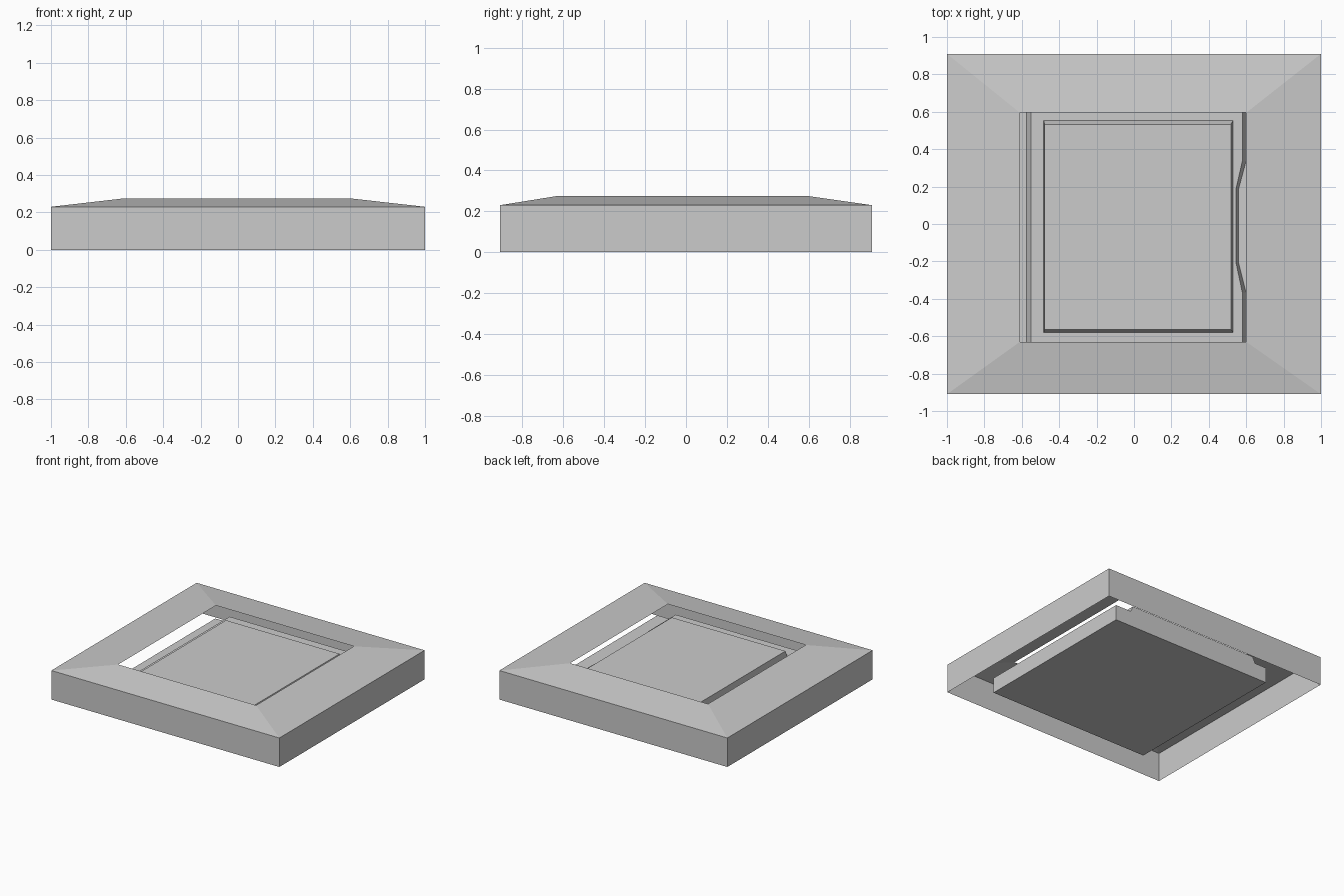
import bpy

if "Cube" in bpy.data.objects:
    bpy.data.objects.remove(bpy.data.objects["Cube"])


def make_mesh(name, verts, faces):
    mesh = bpy.data.meshes.new(name)
    mesh.from_pydata(verts, [], faces)
    mesh.update()
    obj = bpy.data.objects.new(name, mesh)
    bpy.context.collection.objects.link(obj)
    return obj


def rect(x0, x1, y0, y1, z):
    return [(x0, y0, z), (x1, y0, z), (x1, y1, z), (x0, y1, z)]


def loft(name, loops, cap_bottom=False, cap_top=False):
    """Join stacked counter-clockwise loops with quads, optionally closing the ends."""
    n = len(loops[0])
    verts = [v for loop in loops for v in loop]
    faces = [(k * n + i, k * n + (i + 1) % n, (k + 1) * n + (i + 1) % n, (k + 1) * n + i)
             for k in range(len(loops) - 1) for i in range(n)]
    if cap_bottom:
        faces.append(tuple(reversed(range(n))))
    if cap_top:
        faces.append(tuple(range(len(verts) - n, len(verts))))
    return make_mesh(name, verts, faces)


# Outer frame: thin open shell with a sloping rim around the opening
loft("frame", [
    rect(-1, 1, -0.91, 0.91, 0),
    rect(-1, 1, -0.91, 0.91, 0.23),
    rect(-0.61, 0.60, -0.63, 0.595, 0.275),
])

# Base box under the opening
loft("base", [
    rect(-0.675, 0.74, -0.70, 0.68, 0),
    rect(-0.675, 0.74, -0.70, 0.68, 0.122),
], cap_bottom=True, cap_top=True)


# Middle step, with a shallow recess along its right edge
def step_loop(left, right, recess, z):
    edge = [(right, -0.70), (right, -0.37), (recess, -0.21),
            (recess, 0.19), (right, 0.34), (right, 0.68)]
    return [(left, -0.70, z)] + [(x, y, z) for x, y in edge] + [(left, 0.68, z)]


loft("step", [
    step_loop(-0.575, 0.60, 0.56, 0.122),
    step_loop(-0.55, 0.58, 0.546, 0.17),
], cap_top=True)

# Raised centre panel with slightly tapered sides
loft("panel", [
    rect(-0.483, 0.53, -0.58, 0.553, 0.17),
    rect(-0.478, 0.518, -0.563, 0.533, 0.217),
], cap_top=True)
